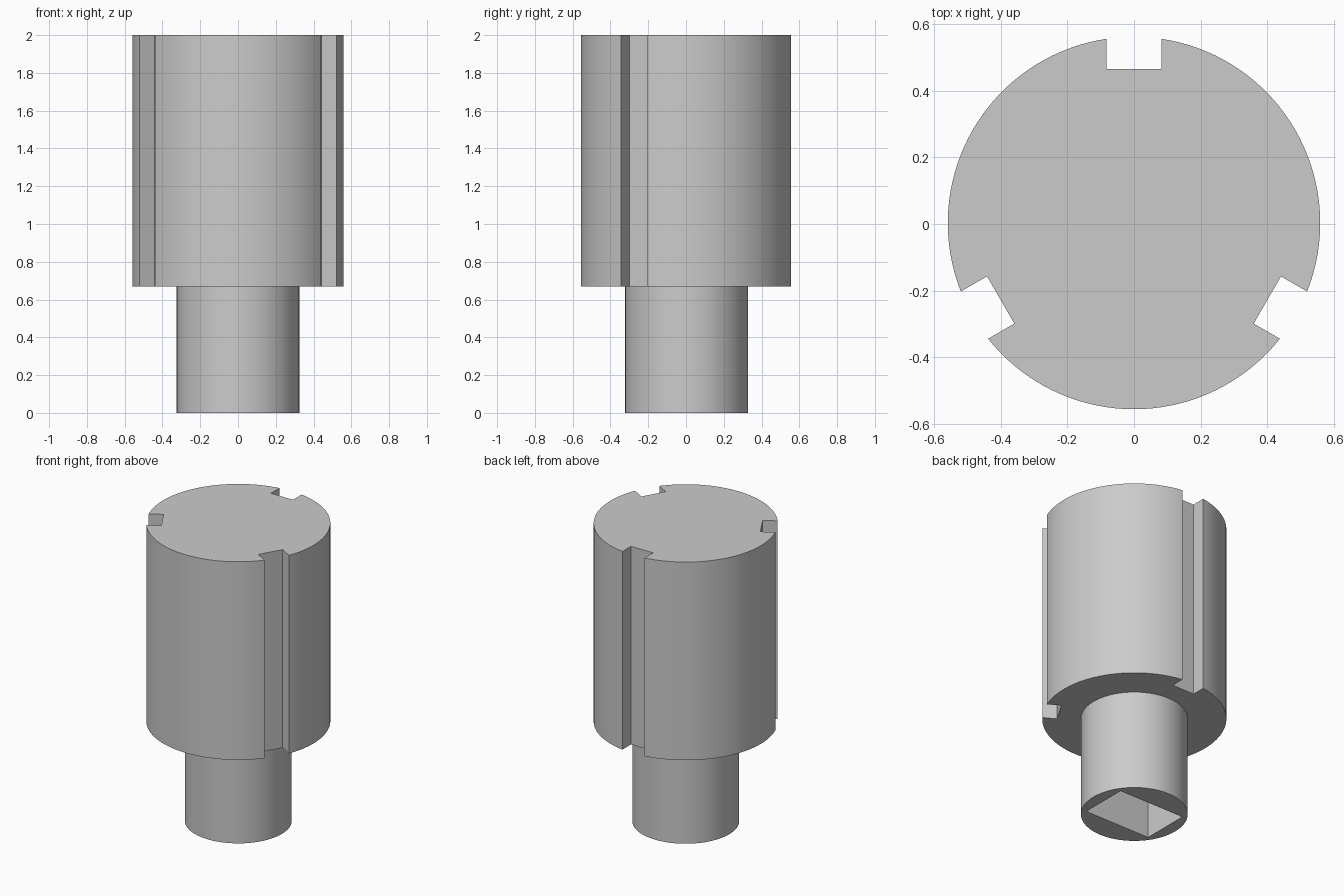
import bpy, bmesh, math
from mathutils import Matrix, Vector

HEAD_R, SHAFT_R = 0.56, 0.325
STEP_Z, TOP_Z = 0.67, 2.0
SLOT_HALF, SLOT_FLOOR = 0.082, 0.463
SOCKET = (0.49, 0.324, 0.5)
CENTRE_Y = 0.003

old = bpy.data.objects.get("Cube")
if old:
    bpy.data.objects.remove(old, do_unlink=True)

steel = bpy.data.materials.new("plain grey")
steel.use_nodes = True
colour = (0.6, 0.6, 0.6, 1)
steel.diffuse_color = colour
steel.node_tree.nodes["Principled BSDF"].inputs["Base Color"].default_value = colour


def prism(name, outline, z0, z1):
    """Extrude a flat outline from z0 to z1."""
    bm = bmesh.new()
    base = bm.faces.new([bm.verts.new((x, y + CENTRE_Y, z0)) for x, y in outline])
    top = bmesh.ops.extrude_face_region(bm, geom=[base], use_keep_orig=True)
    verts = [v for v in top["geom"] if isinstance(v, bmesh.types.BMVert)]
    bmesh.ops.translate(bm, verts=verts, vec=(0, 0, z1 - z0))
    bmesh.ops.recalc_face_normals(bm, faces=bm.faces)
    mesh = bpy.data.meshes.new(name)
    bm.to_mesh(mesh)
    bm.free()
    mesh.materials.append(steel)
    obj = bpy.data.objects.new(name, mesh)
    bpy.context.collection.objects.link(obj)
    return obj


def activate(obj):
    bpy.ops.object.select_all(action="DESELECT")
    obj.select_set(True)
    bpy.context.view_layer.objects.active = obj


def arc(radius, start, end, steps):
    return [Vector((radius * math.cos(a), radius * math.sin(a)))
            for a in (start + (end - start) * i / steps for i in range(steps + 1))]


# Head outline: one slot plus one arc, repeated three times around the axis
half = math.asin(SLOT_HALF / HEAD_R)
quarter, third = math.pi / 2, math.tau / 3
sector = [Vector((SLOT_HALF, SLOT_FLOOR)), Vector((-SLOT_HALF, SLOT_FLOOR))]
sector += arc(HEAD_R, quarter + half, quarter + third - half, 36)
outline = []
for i in range(3):
    turn = Matrix.Rotation(i * third, 2)
    outline += [turn @ p for p in sector]
head = prism("slotted_head", outline, STEP_Z, TOP_Z)

# Shaft, sunk slightly into the head
shaft = prism("shaft", arc(SHAFT_R, 0, math.tau, 96)[:-1], 0, STEP_Z + 0.02)

# Rectangular socket in the bottom of the shaft
w, d, depth = SOCKET
corners = [(sx * w / 2, sy * d / 2) for sx, sy in ((-1, -1), (1, -1), (1, 1), (-1, 1))]
cutter = prism("socket_cutter", corners, -0.1, depth)
cutter.hide_render = True
cut = shaft.modifiers.new("socket", "BOOLEAN")
cut.operation, cut.solver, cut.object = "DIFFERENCE", "EXACT", cutter
activate(shaft)
bpy.ops.object.modifier_apply(modifier=cut.name)
bpy.data.objects.remove(cutter, do_unlink=True)

for part in (head, shaft):
    activate(part)
    bpy.ops.object.shade_smooth_by_angle(angle=math.radians(30))
